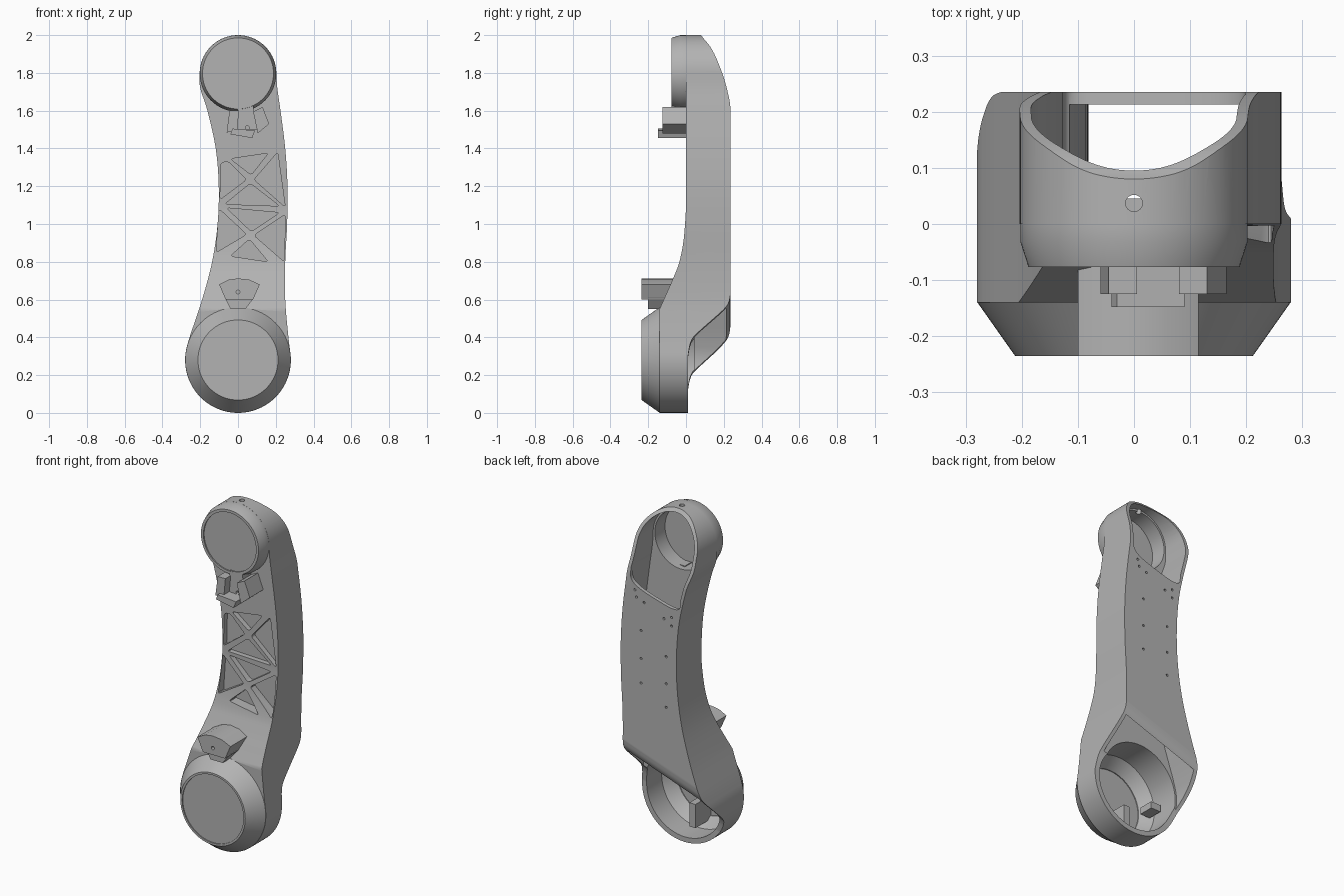
import bpy, bmesh
from math import sin, cos, pi, radians
from mathutils import Vector

cube = bpy.data.objects.get("Cube")
if cube:
    bpy.data.objects.remove(cube)

grey = bpy.data.materials.new("matt grey")
grey.use_nodes = True
GREY = (0.45, 0.45, 0.45, 1)
grey.diffuse_color = GREY
grey.node_tree.nodes["Principled BSDF"].inputs["Base Color"].default_value = GREY


def finish(name, bm):
    bmesh.ops.recalc_face_normals(bm, faces=bm.faces)
    mesh = bpy.data.meshes.new(name)
    bm.to_mesh(mesh)
    bm.free()
    mesh.materials.append(grey)
    ob = bpy.data.objects.new(name, mesh)
    bpy.context.collection.objects.link(ob)
    return ob


def loft(bm, rings):
    """Skin a list of equal-length point loops and cap both ends."""
    loops = [[bm.verts.new(p) for p in ring] for ring in rings]
    n = len(loops[0])
    for a, b in zip(loops, loops[1:]):
        for i in range(n):
            j = (i + 1) % n
            bm.faces.new((a[i], a[j], b[j], b[i]))
    bm.faces.new(loops[0])
    bm.faces.new(loops[-1])


def prisms(name, shapes, radius=0):
    """Front-view polygons, each (points, y0, y1), extruded along y."""
    bm = bmesh.new()
    for pts, y0, y1 in shapes:
        loft(bm, [[Vector((x, y, z)) for x, z in pts] for y in (y0, y1)])
    if radius:
        edges = [e for e in bm.edges if abs(e.verts[0].co.y - e.verts[1].co.y) > 0.001]
        bmesh.ops.bevel(bm, geom=edges, offset=radius, segments=3, profile=0.5, affect='EDGES')
    return finish(name, bm)


def round_part(name, cz, rings, n=96, cx=0):
    """Turned part about a y axis, from (y, radius) rings."""
    bm = bmesh.new()
    loft(bm, [[Vector((cx + r * cos(2 * pi * i / n), y, cz + r * sin(2 * pi * i / n)))
               for i in range(n)] for y, r in rings])
    return finish(name, bm)


def boolean(ob, tool, op='DIFFERENCE'):
    mod = ob.modifiers.new(op, 'BOOLEAN')
    mod.operation, mod.solver, mod.object = op, 'EXACT', tool
    bpy.context.view_layer.update()
    done = bpy.data.meshes.new_from_object(ob.evaluated_get(bpy.context.evaluated_depsgraph_get()))
    ob.modifiers.clear()
    ob.data = done
    bpy.data.objects.remove(tool)


def spline(pts, n=6):
    """Catmull-Rom points strictly between the first and last point."""
    p = [Vector(q) for q in [pts[0]] + pts + [pts[-1]]]
    out = []
    for a, b, c, d in zip(p, p[1:], p[2:], p[3:]):
        for k in range(n):
            t = k / n
            out.append(0.5 * (2 * b + (c - a) * t + (2 * a - 5 * b + 4 * c - d) * t * t
                              + (3 * b - a - 3 * c + d) * t ** 3))
    return out[1:]


def arc(cz, r, a0, a1, n):
    return [Vector((r * cos(radians(a0 + (a1 - a0) * i / n)),
                    cz + r * sin(radians(a0 + (a1 - a0) * i / n)))) for i in range(n + 1)]


LOW, TOP = 0.28, 1.797      # joint centre heights
RIGHT = [(.265, .42), (.25, .6), (.25, .8), (.26, 1), (.262, 1.2), (.25, 1.4), (.225, 1.6), (.208, 1.72)]
LEFT = [(-.2, 1.72), (-.162, 1.6), (-.118, 1.4), (-.102, 1.2), (-.108, 1), (-.137, .8), (-.19, .6), (-.25, .42)]


def outline(d=0):
    """Bowed front outline of the arm, inset by d."""
    low, top = arc(LOW, .28 - d, 165, 370, 56), arc(TOP, .203 - d, 0, 180, 48)
    right = spline([low[-1]] + [(x - d, z) for x, z in RIGHT] + [top[0]])
    left = spline([top[-1]] + [(x + d, z) for x, z in LEFT] + [low[0]])
    return low + right + top + left


# Arm body: front outline intersected with the side profile
arm = prisms("arm_body", [(outline(), -.3, .4)])
front = [(-.14, -.1), (-.14, .55)] + spline([(-.14, .55), (-.1, .64), (-.065, .72), (-.035, .8),
                                            (-.012, .92), (0, 1.08)]) + [(0, 1.08), (0, 2.1)]
crown = [(.02, 2.1)] + spline([(.02, 2.1), (.08, 2.0), (.14, 1.92), (.195, 1.79), (.225, 1.68), (.235, 1.62)])
heel = [(.235, .54)] + spline([(.235, .54), (.225, .495), (.19, .45), (.06, .33), (.025, .28), (.01, .2)]) + [(.01, .2)]
bm = bmesh.new()
loft(bm, [[Vector((x, y, z)) for y, z in front + crown + [(.235, 1.62)]]
          + [Vector((x, y, z + .35 * x)) for y, z in heel] + [Vector((x, .01, -.1))]
          for x in (-.4, .4)])
boolean(arm, finish("side_profile", bm), 'INTERSECT')

# Joint housings
boolean(arm, round_part("lower_housing", LOW, [(-.235, .212), (-.14, .279), (-.03, .279)]), 'UNION')
boolean(arm, round_part("upper_housing", TOP, [(-.077, .188), (-.032, .2025), (.06, .2025)]), 'UNION')

# Hollow interior and joint bores
boolean(arm, prisms("cavity", [(outline(.02), .045, .213)]))
boolean(arm, round_part("lower_bore", LOW, [(-.3, .2), (-.2, .2), (-.13, .25), (.06, .25)]))
boolean(arm, round_part("upper_bore", TOP, [(-.3, .172), (.1, .172)]))

# Rear opening at the top, with a rounded slanting lower edge
rim = [p for p in outline(.02) if p.y > 1.57 + .3 * p.x]
mid, half = (rim[0].x + rim[-1].x) / 2, (rim[0].x - rim[-1].x) / 2
sill = []
for i in range(1, 20):
    t = pi + pi * i / 20
    x = mid + half * (1 if cos(t) > 0 else -1) * abs(cos(t)) ** .6
    sill.append(Vector((x, 1.565 + .3 * x - .065 * abs(sin(t)) ** .6)))
boolean(arm, prisms("rear_opening", [(rim + sill, .05, .5)]))

# Truss pockets in the front
POCKETS = [
    [(-.04, 1.345), (.16, 1.375), (.07, 1.26)],
    [(-.09, 1.325), (-.05, 1.33), (.045, 1.235), (-.095, 1.13)],
    [(.21, 1.38), (.25, 1.09), (.085, 1.235)],
    [(.065, 1.215), (.22, 1.095), (-.07, 1.105)],
    [(-.06, 1.085), (.22, 1.06), (.07, .96)],
    [(-.1, 1.08), (.045, .945), (-.115, .85)],
    [(.25, 1.05), (.245, .8), (.085, .94)],
    [(.06, .92), (.16, .8), (-.04, .83)]]
boolean(arm, prisms("pockets", [(p, -.2, .03) for p in POCKETS], .014))

# Screw holes in the back, and the hole in the crown
for x, z in [(.13, 1.3), (.13, 1.135), (.13, .99), (-.035, 1.19), (-.035, 1.03), (-.035, .89),
             (.17, 1.53), (.16, 1.49), (.11, 1.47), (-.02, 1.41), (-.07, 1.43), (-.07, 1.38)]:
    boolean(arm, round_part("screw_hole", z, [(.2, .007), (.3, .007)], 12, x))
bm = bmesh.new()
loft(bm, [[Vector((.015 * cos(pi * i / 12), .037 + .015 * sin(pi * i / 12), z)) for i in range(24)]
          for z in (1.9, 2.1)])
boolean(arm, finish("crown_hole", bm))

# Cover discs
round_part("lower_cover", LOW, [(-.229, .201), (-.205, .201)])
round_part("upper_cover", TOP, [(-.07, .173), (-.05, .173)])

# Support rib and peg inside the lower joint
prisms("inner_rib", [([(-.02, .06), (.02, .06), (.02, .2), (-.02, .2)], -.21, -.06)])
prisms("inner_peg", [([(-.235, .25), (-.17, .25), (-.17, .29), (-.235, .29)], -.15, -.06)])

# Lower cable clip
clip = prisms("lower_clip", [
    ([(-.1, .68), (-.05, .705), (0, .712), (.06, .705), (.115, .68), (.08, .6), (-.065, .6)], -.235, -.05),
    ([(-.07, .61), (.085, .61), (.04, .55), (-.04, .55)], -.2, -.1),
    ([(-.04, .56), (.045, .56), (.045, .525), (-.04, .525)], -.17, -.12),
    ([(-.03, .70), (.03, .70), (.03, .722), (-.03, .722)], -.16, -.06)])
boolean(clip, round_part("clip_hole", .64, [(-.3, .01), (-.21, .01)], 16))

# Upper cable clip
clip = prisms("upper_clip", [
    ([(-.045, 1.6), (.005, 1.6), (-.005, 1.49), (-.06, 1.485)], -.125, .01),
    ([(.08, 1.595), (.13, 1.62), (.165, 1.53), (.105, 1.48)], -.125, .01),
    ([(.0, 1.63), (.08, 1.63), (.1, 1.5), (-.01, 1.5)], -.075, .01),
    ([(-.04, 1.475), (.075, 1.455), (.09, 1.495), (-.03, 1.505)], -.148, .01)])
boolean(clip, round_part("clip_hole", 1.51, [(-.3, .01), (-.06, .01)], 16, .05))

# Smooth shading with sharp creases kept
for ob in bpy.context.view_layer.objects:
    ob.select_set(ob.type == 'MESH' and ob.data.materials[:1] == [grey])
bpy.context.view_layer.objects.active = arm
bpy.ops.object.shade_smooth_by_angle(angle=radians(30))
